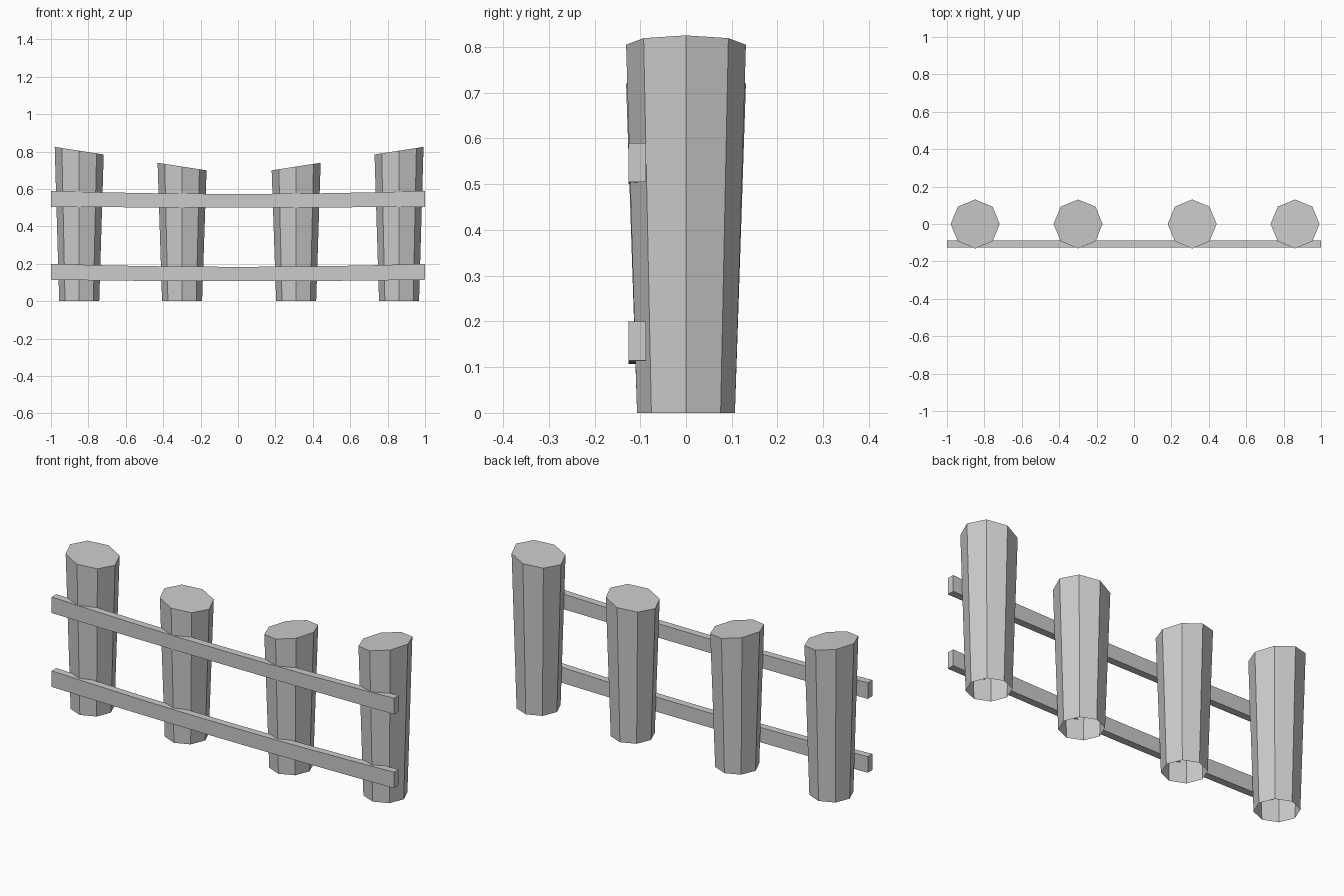
import bpy, bmesh, math

default = bpy.data.objects.get("Cube")
if default:
    bpy.data.objects.remove(default, do_unlink=True)

# One plain grey for the whole fence
GREY = (0.6, 0.6, 0.6, 1)
grey = bpy.data.materials.new("plain_grey")
grey.use_nodes = True
grey.diffuse_color = GREY
grey.node_tree.nodes["Principled BSDF"].inputs["Base Color"].default_value = GREY


def finish(bm, name):
    bmesh.ops.recalc_face_normals(bm, faces=bm.faces)
    mesh = bpy.data.meshes.new(name)
    bm.to_mesh(mesh)
    bm.free()
    mesh.materials.append(grey)
    obj = bpy.data.objects.new(name, mesh)
    bpy.context.collection.objects.link(obj)


def post(name, x, height, slope):
    """Tapered eight-sided post, open underneath, with a slanted top."""
    bm = bmesh.new()
    rings = []
    for radius, top in ((0.107, 0), (0.131, 1)):
        ring = []
        for i in range(8):
            a = math.tau * i / 8
            dx, dy = radius * math.cos(a), radius * math.sin(a)
            ring.append(bm.verts.new((x + dx, dy, top * (height + slope * dx))))
        rings.append(ring)
    low, high = rings
    for i in range(8):
        j = (i + 1) % 8
        bm.faces.new((low[i], low[j], high[j], high[i]))
    bm.faces.new(high)
    finish(bm, name)


def rail(name, bottom, top, sag_bottom, sag_top, segments=8):
    """Flat plank along x that sags gently in the middle."""
    front, back = -0.126, -0.088
    bm = bmesh.new()
    rings = []
    for i in range(segments + 1):
        x = 2 * i / segments - 1
        sag = 1 - x * x
        lo, hi = bottom - sag_bottom * sag, top - sag_top * sag
        rings.append([bm.verts.new((x, y, z)) for y, z in
                      ((front, lo), (back, lo), (back, hi), (front, hi))])
    for a, b in zip(rings, rings[1:]):
        for i in range(4):
            j = (i + 1) % 4
            bm.faces.new((a[i], a[j], b[j], b[i]))
    bm.faces.new(rings[0])
    bm.faces.new(rings[-1])
    finish(bm, name)


# Posts: the outer pair is taller, and tops rise away from the middle
post("right_outer_post", -0.849, 0.805, -0.155)
post("right_inner_post", -0.299, 0.72, -0.155)
post("left_inner_post", 0.311, 0.72, 0.155)
post("left_outer_post", 0.861, 0.805, 0.155)

# Rails across the front
rail("upper_rail", 0.505, 0.59, 0.004, 0.016)
rail("lower_rail", 0.115, 0.2, 0.008, 0.016)
